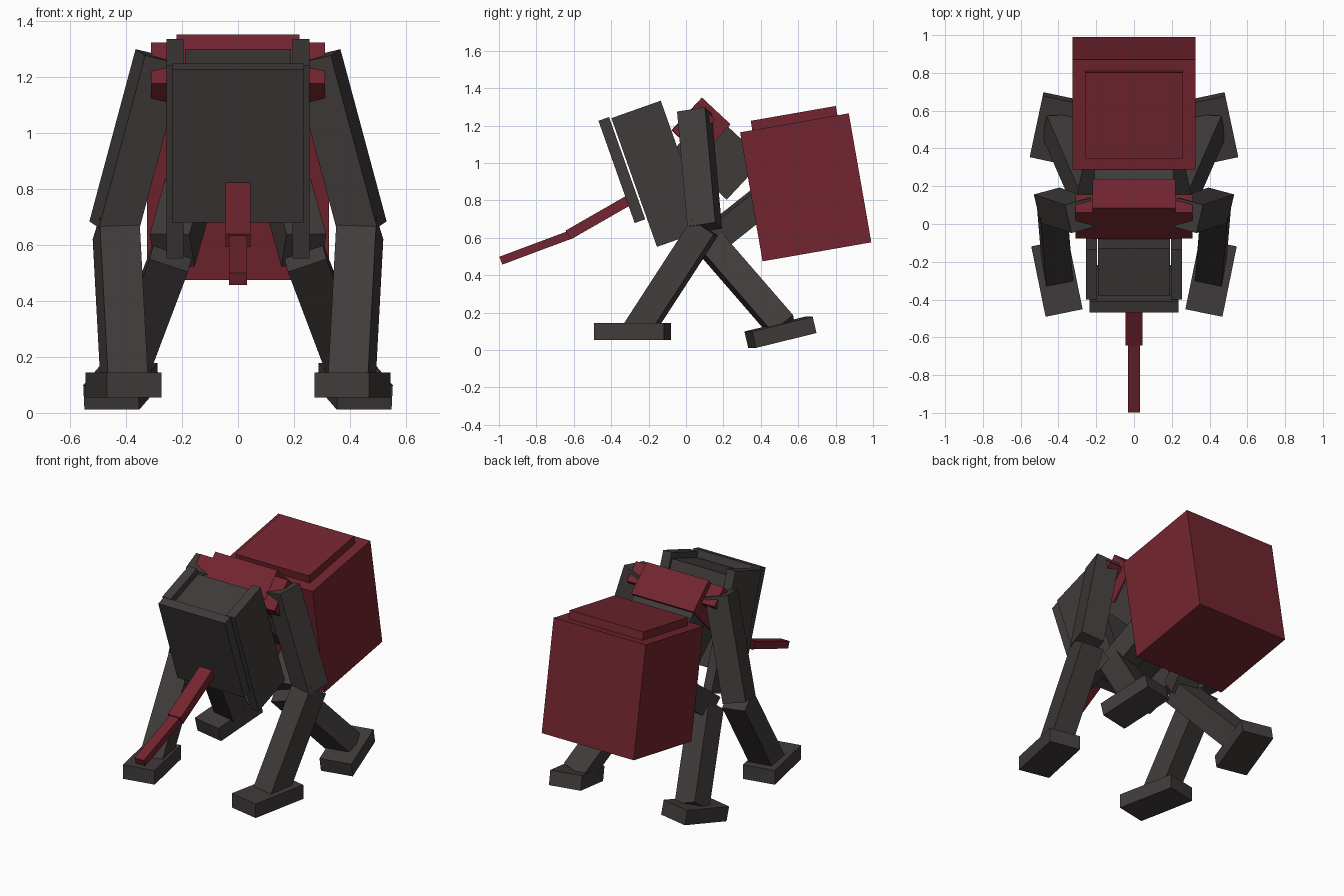
import bpy
from math import radians, sin, cos
from mathutils import Matrix, Vector, Euler

cube = bpy.data.objects.get("Cube")
if cube:
    bpy.data.objects.remove(cube, do_unlink=True)


def material(name, rgb):
    mat = bpy.data.materials.new(name)
    mat.use_nodes = True
    mat.diffuse_color = (*rgb, 1)
    mat.node_tree.nodes["Principled BSDF"].inputs["Base Color"].default_value = (*rgb, 1)
    return mat


RED = material("dark red", (0.171, 0.0185, 0.029))
GREY = material("charcoal", (0.051, 0.044, 0.043))


def box(name, centre, size, rotation, mat):
    """Box with given size, turned by a rotation matrix."""
    bpy.ops.mesh.primitive_cube_add(size=1)
    obj = bpy.context.object
    obj.name = name
    obj.data.materials.append(mat)
    obj.matrix_world = (Matrix.Translation(centre) @ rotation.to_4x4()
                        @ Matrix.Diagonal((*size, 1)))
    return obj


def slab(name, y, z, size, pitch, mat, x=0):
    """Box tilted about the x axis only."""
    return box(name, (x, y, z), size, Matrix.Rotation(radians(pitch), 3, 'X'), mat)


def beam(name, start, end, width, depth, yaw, mat):
    """Square bar between two points, its sides turned by yaw."""
    a, b = Vector(start), Vector(end)
    up = (a - b).normalized()
    side = Vector((cos(radians(yaw)), sin(radians(yaw)), 0))
    back = up.cross(side).normalized()
    right = back.cross(up)
    turn = Matrix((right, back, up)).transposed()
    return box(name, (a + b) / 2, (width, depth, (a - b).length), turn, mat)


# Abdomen with raised lid
slab("abdomen", 0.64, 0.87, (0.65, 0.59, 0.70), 9.9, RED)
slab("abdomen_lid", 0.582, 1.216, (0.52, 0.462, 0.10), 9.9, RED)

# Thorax and its red saddle
slab("thorax", 0.174, 1.043, (0.42, 0.39, 0.29), -43, GREY)
slab("saddle", 0.08, 1.191, (0.44, 0.21, 0.24), -43, RED)
slab("shoulder_bar", 0.04, 1.204, (0.62, 0.13, 0.20), -43, RED)

# Head: core, face plate and cheek plates
HEAD = 19.5
slab("head_core", -0.163, 0.992, (0.38, 0.265, 0.555), HEAD, GREY)
slab("face_plate", -0.343, 0.9625, (0.47, 0.06, 0.58), HEAD, GREY)

# Two-part snout
beam("snout_base", (0, -0.29, 0.81), (0, -0.63, 0.615), 0.09, 0.055, 0, RED)
beam("snout_tip", (0, -0.61, 0.62), (0, -0.99, 0.478), 0.066, 0.045, 0, RED)

# Mirrored cheeks and legs
for s, label in ((1, "left"), (-1, "right")):
    slab(label + "_cheek", -0.145, 0.9425, (0.06, 0.28, 0.73), HEAD, GREY, s * 0.225)

    beam(label + "_front_upper_leg", (s * 0.28, 0.045, 1.27), (s * 0.445, 0.10, 0.655),
         0.145, 0.155, -13 * s, GREY)
    beam(label + "_front_lower_leg", (s * 0.435, 0.10, 0.655), (s * 0.405, -0.26, 0.10),
         0.145, 0.145, -11.5 * s, GREY)
    box(label + "_front_foot", (s * 0.408, -0.285, 0.10), (0.20, 0.38, 0.09),
        Euler((0, 0, radians(-11.5 * s))).to_matrix(), GREY)

    beam(label + "_rear_upper_leg", (s * 0.17, 0.42, 0.81), (s * 0.235, 0.13, 0.58),
         0.145, 0.145, 12 * s, GREY)
    beam(label + "_rear_lower_leg", (s * 0.235, 0.13, 0.57), (s * 0.405, 0.52, 0.12),
         0.145, 0.145, 12 * s, GREY)
    box(label + "_rear_foot", (s * 0.418, 0.505, 0.095), (0.20, 0.34, 0.09),
        Euler((radians(13.5), 0, radians(12 * s))).to_matrix(), GREY)
